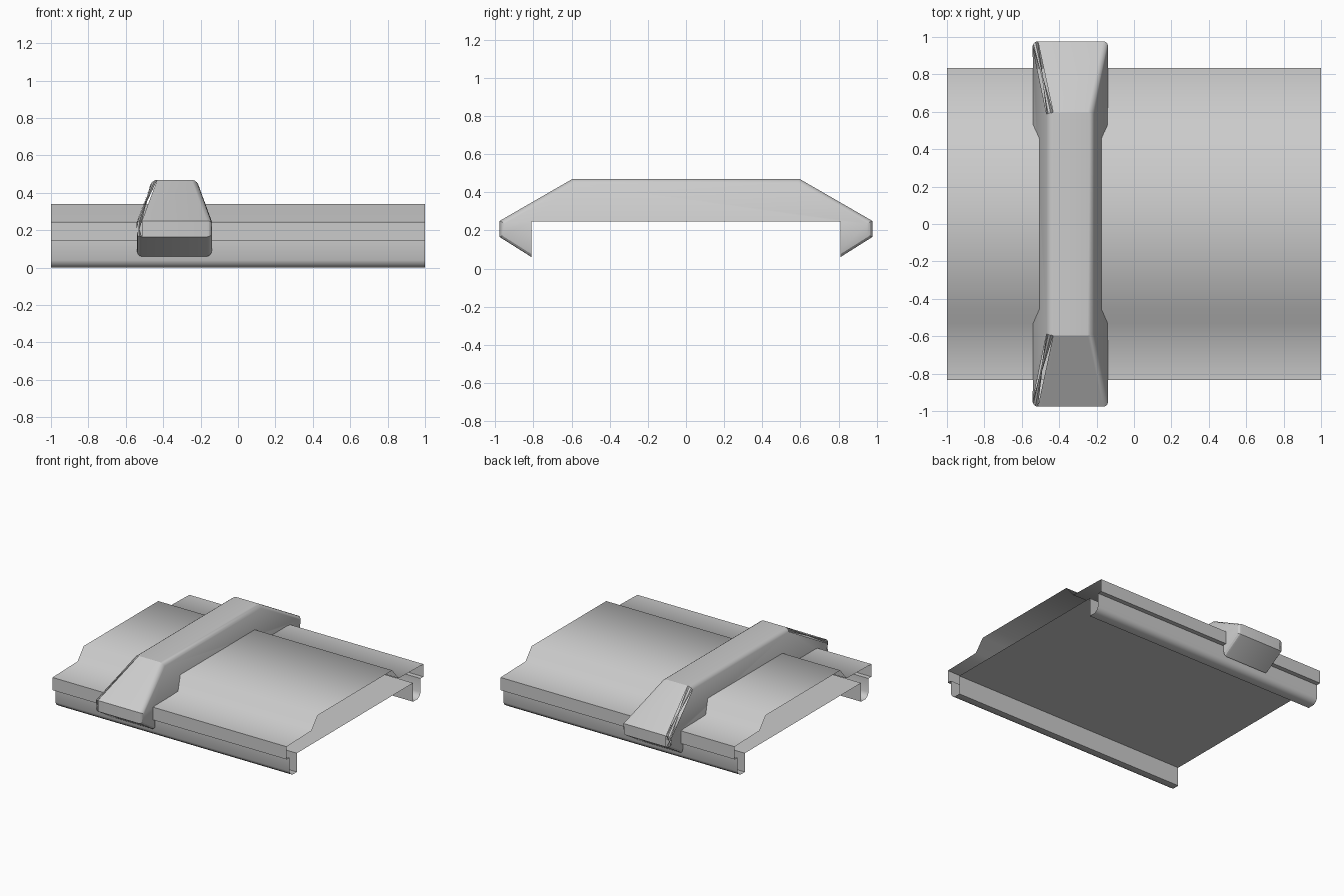
import bpy, bmesh, math

if "Cube" in bpy.data.objects:
    bpy.data.objects.remove(bpy.data.objects["Cube"])


def finish(bm, name, angle):
    bmesh.ops.recalc_face_normals(bm, faces=bm.faces)
    me = bpy.data.meshes.new(name)
    bm.to_mesh(me)
    bm.free()
    ob = bpy.data.objects.new(name, me)
    bpy.context.collection.objects.link(ob)
    me.shade_smooth()
    me.set_sharp_from_angle(angle=math.radians(angle))
    return ob


def mirrored(half):
    """Close a half profile (y >= 0) by mirroring it across y = 0."""
    return half + [(-p[0],) + tuple(p[1:]) for p in reversed(half)]


# Panel: thin raised sheet with flanged rails, open at both ends
half = [(0.455, 0.34), (0.53, 0.25), (0.835, 0.243), (0.835, 0.145), (0.80, 0.145),
        (0.80, 0.04), (0.79, 0.017), (0.765, 0.0), (0.71, 0.0), (0.71, 0.145)]
bm = bmesh.new()
rings = [[bm.verts.new((x, y, z)) for y, z in mirrored(half)] for x in (-1, 1)]
a, b = rings
for i in range(len(a)):
    j = (i + 1) % len(a)
    bm.faces.new((a[i], a[j], b[j], b[i]))
finish(bm, "panel", 60)

# Clamp bar: tapered strap across the panel with claws hooking the rails
CX = -0.34
outer = [(0.595, 0.47, 0.118), (0.977, 0.25, 0.20), (0.977, 0.165, 0.20), (0.81, 0.06, 0.20)]
inner = [(0.81, 0.247, 0.20)]
prof = mirrored(outer + inner)
n, k = len(prof), len(outer)
bm = bmesh.new()
sides = [[bm.verts.new((CX + s * w, y, z)) for y, z, w in prof] for s in (-1, 1)]
for i in range(n):
    j = (i + 1) % n
    bm.faces.new((sides[0][i], sides[0][j], sides[1][j], sides[1][i]))
for v in sides:
    bm.faces.new((v[0], v[1], v[k], v[n - k - 1], v[n - 2], v[n - 1]))   # tapered flank
    bm.faces.new((v[1], v[2], v[3], v[4]))                               # claws
    bm.faces.new((v[n - 5], v[n - 4], v[n - 3], v[n - 2]))

# Round the outer rim of both flanks
rim = []
for v in sides:
    chain = [v[(n - k + i) % n] for i in range(2 * k)]
    rim += [bm.edges.get((p, q)) for p, q in zip(chain, chain[1:])]
bmesh.ops.bevel(bm, geom=rim, offset=0.026, offset_type='OFFSET', segments=3,
                profile=0.5, affect='EDGES', clamp_overlap=True)
finish(bm, "clamp_bar", 25)
